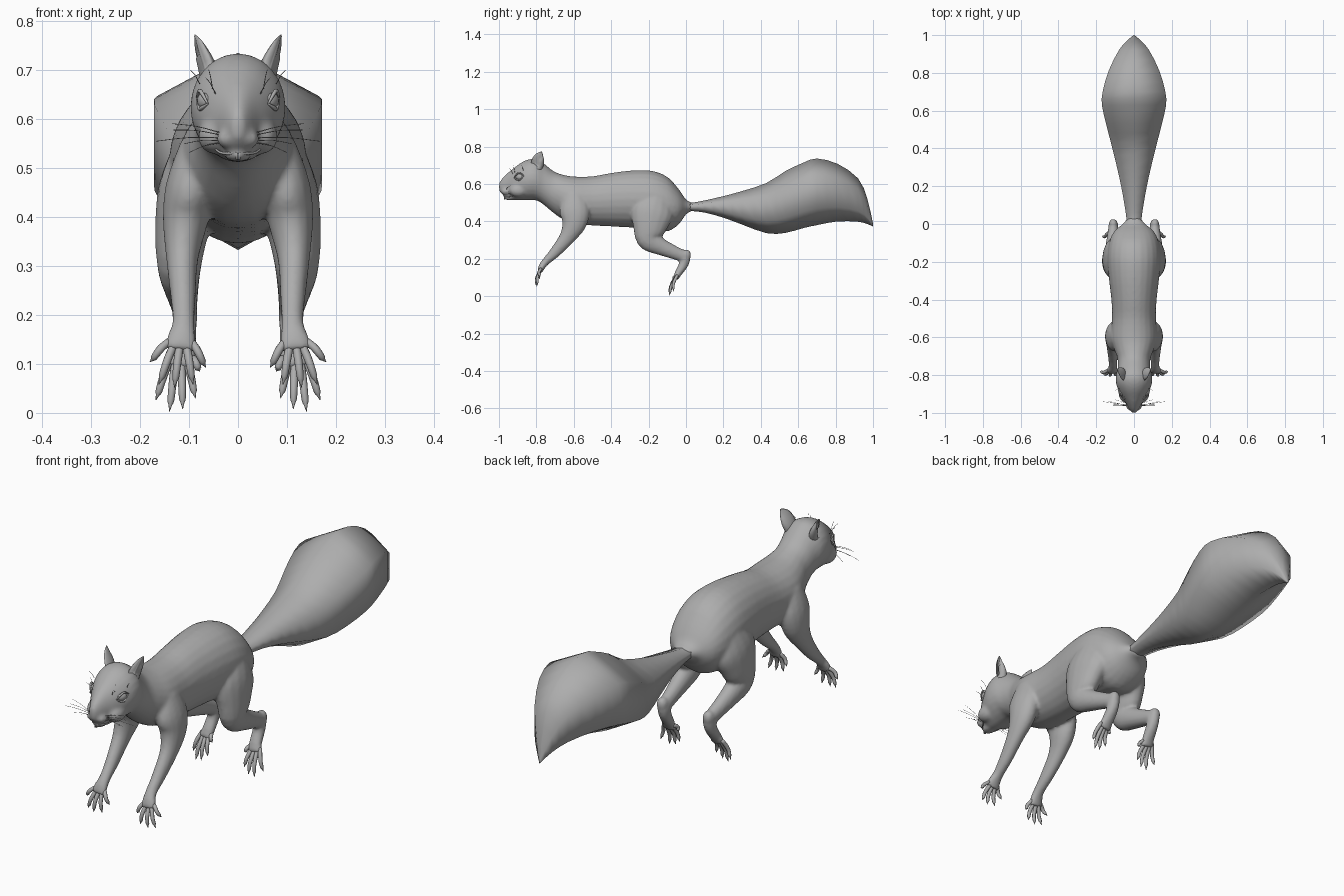
import bpy, bmesh, math
from mathutils import Vector, Matrix

fur = bpy.data.materials.new("grey_fur")
fur.diffuse_color = (0.42, 0.42, 0.42, 1)


def smooth_path(pts, steps):
    """Catmull-Rom interpolation of stations (x, y, z, half width, half depth)."""
    out = []
    for i in range(len(pts) - 1):
        p0, p1, p2, p3 = (pts[max(i - 1, 0)], pts[i], pts[i + 1], pts[min(i + 2, len(pts) - 1)])
        for s in range(steps):
            t = s / steps
            out.append([0.5 * (2 * b + (c - a) * t + (2 * a - 5 * b + 4 * c - d) * t * t
                               + (3 * b - a - 3 * c + d) * t ** 3)
                        for a, b, c, d in zip(p0, p1, p2, p3)])
    return out + [list(pts[-1])]


def loft(bm, pts, n=12, steps=3, side=1, axis=None, phase=0.0):
    """Skin elliptical rings along a path, closed at both ends."""
    pts = smooth_path(pts, steps)
    cen = [Vector((p[0] * side, p[1], p[2])) for p in pts]
    rings = []
    for i, p in enumerate(pts):
        t = axis or (cen[min(i + 1, len(cen) - 1)] - cen[max(i - 1, 0)]).normalized()
        ref = Vector((1, 0, 0)) if abs(t.x) < 0.9 else Vector((0, 1, 0))
        u = (ref - t * ref.dot(t)).normalized()
        v = t.cross(u)
        a, b = max(p[3], 0.0006), max(p[4], 0.0006)
        rings.append([bm.verts.new(cen[i] + u * a * math.cos(phase + k * math.tau / n)
                                   + v * b * math.sin(phase + k * math.tau / n)) for k in range(n)])
    faces = [bm.faces.new(rings[0]), bm.faces.new(rings[-1])]
    for r, q in zip(rings, rings[1:]):
        faces += [bm.faces.new((r[k], r[(k + 1) % n], q[(k + 1) % n], q[k])) for k in range(n)]
    bmesh.ops.recalc_face_normals(bm, faces=faces)
    return [v for r in rings for v in r]


def ball(bm, loc, size, turn=0.0):
    m = Matrix.LocRotScale(Vector(loc), Matrix.Rotation(turn, 3, 'Z').to_quaternion(), Vector(size))
    bmesh.ops.create_uvsphere(bm, u_segments=16, v_segments=10, radius=1, matrix=m)


def finish(bm, name):
    for f in bm.faces:
        f.smooth = True
    me = bpy.data.meshes.new(name)
    bm.to_mesh(me)
    bm.free()
    me.materials.append(fur)
    ob = bpy.data.objects.new(name, me)
    bpy.context.collection.objects.link(ob)
    return ob


Y = Vector((0, 1, 0))
SIDES = (1, -1)

# Head and torso: y, top z, bottom z, half width
trunk = [(-1.0, .606, .566, .010), (-.985, .628, .545, .022), (-.95, .662, .526, .042),
         (-.92, .686, .514, .062), (-.88, .715, .512, .083), (-.84, .732, .514, .096),
         (-.80, .733, .512, .096), (-.76, .710, .488, .086), (-.71, .670, .446, .088),
         (-.66, .650, .412, .106), (-.60, .640, .388, .122), (-.50, .641, .378, .116),
         (-.40, .659, .373, .120), (-.28, .673, .366, .134), (-.18, .670, .356, .141),
         (-.10, .638, .346, .132), (-.04, .574, .383, .106), (0, .517, .438, .060),
         (.03, .502, .453, .037)]
# Limb stations: x, y, z, half width, half depth
arm = [(.075, -.60, .54, .045, .06), (.098, -.595, .46, .050, .082), (.108, -.598, .39, .046, .067),
       (.114, -.635, .315, .033, .043), (.112, -.70, .235, .026, .030), (.111, -.75, .185, .023, .021),
       (.115, -.772, .155, .030, .018), (.119, -.782, .128, .036, .013)]
leg = [(.075, -.16, .53, .060, .08), (.098, -.18, .45, .066, .115), (.115, -.195, .37, .055, .092),
       (.120, -.20, .305, .046, .064), (.117, -.14, .267, .038, .047), (.112, -.06, .232, .030, .036),
       (.109, -.010, .208, .026, .032), (.109, -.014, .168, .025, .026),
       (.112, -.040, .125, .028, .020), (.118, -.056, .092, .032, .014)]
bm = bmesh.new()
loft(bm, [(0, y, (t + b) / 2, w, (t - b) / 2) for y, t, b, w in trunk], 24, 3, axis=Y)
for s in SIDES:
    loft(bm, arm, 16, 4, s)
    loft(bm, leg, 16, 4, s)
    ball(bm, (.110 * s, .002, .220), (.024, .026, .030))     # heel
    ball(bm, (.020 * s, -.962, .560), (.024, .026, .020))    # whisker pad
    ball(bm, (.048 * s, -.895, .565), (.034, .050, .036))    # cheek
ball(bm, (0, -.940, .526), (.028, .036, .013))               # chin
body = finish(bm, "body")
mod = body.modifiers.new("blend", 'REMESH')
mod.mode = 'VOXEL'
mod.voxel_size = 0.007
mod.use_smooth_shade = True
mod = body.modifiers.new("soften", 'SMOOTH')
mod.factor = 0.5
mod.iterations = 8

# Bushy six-sided tail with a ridge above and below: y, top z, bottom z, half width
tail = [(-.02, .505, .455, .035), (.03, .500, .455, .040), (.10, .512, .447, .050),
        (.20, .535, .420, .068), (.30, .562, .383, .090), (.43, .605, .337, .122),
        (.53, .668, .338, .148), (.63, .715, .365, .170), (.70, .736, .380, .166),
        (.81, .708, .400, .135), (.92, .630, .398, .080), (.97, .520, .386, .038),
        (1.0, .385, .372, .002)]
k = math.cos(math.pi / 6)
bm = bmesh.new()
loft(bm, [(0, y, (t + b) / 2, w / k, (t - b) / 2) for y, t, b, w in tail], 6, 2, axis=Y,
     phase=math.pi / 6)
finish(bm, "tail")

# Toes with tapered claws: tip positions fan out from the paw
front_tips = [(.180, -.778, .104), (.162, -.793, .058), (.130, -.800, .052),
              (.092, -.797, .058), (.066, -.782, .093)]
hind_tips = [(.168, -.066, .026), (.140, -.088, .003), (.113, -.090, .008),
             (.087, -.082, .030), (.078, -.062, .085)]


def toes(name, palm, tips):
    bm = bmesh.new()
    for s in SIDES:
        for i, tip in enumerate(tips):
            e = Vector(tip)
            a = Vector(palm) + Vector((.022 - .011 * i, 0, -.003 * (i % 4 > 0)))
            path = [(a, .008), (a.lerp(e, .35) + Vector((0, -.007, .004)), .0085),
                    (a.lerp(e, .60) + Vector((0, -.010, .003)), .0078),
                    (a.lerp(e, .80) + Vector((0, -.005, 0)), .0068),
                    (a.lerp(e, .87) + Vector((0, -.004, 0)), .0040), (e, .0006)]
            loft(bm, [(*p, r, r) for p, r in path], 8, 2, s)
    finish(bm, name)


toes("front_toes", (.118, -.775, .146), front_tips)
toes("hind_toes", (.116, -.046, .112), hind_tips)

# Cupped ears, hollowed on the side facing forward and out
bm = bmesh.new()
ear = [(.056, -.800, .680, .022, .030), (.065, -.795, .712, .019, .036),
       (.077, -.787, .742, .013, .029), (.085, -.777, .762, .006, .014),
       (.088, -.771, .772, .001, .002)]
for s in SIDES:
    out = Vector((.8 * s, -.6, 0))
    for v in loft(bm, ear, 16, 3, s):
        h = (v.co.z - .68) / .093
        c = Vector(((.056 + .032 * h) * s, -.800 + .029 * h, v.co.z))
        d = v.co - c
        if d.length > .004 and d.normalized().dot(out) > .5 and h > .15:
            v.co = c + d * .35
finish(bm, "ears")

# Eyes with almond lids
bm = bmesh.new()
for s in SIDES:
    ball(bm, (.070 * s, -.892, .638), (.011, .020, .016), -.5 * s)
finish(bm, "eyes")
bm = bmesh.new()
for s in SIDES:
    for up in SIDES:
        lid = [(.062, -.918, .632, .002, .002), (.073, -.905, .638 + .014 * up, .004, .004),
               (.079, -.888, .640 + .018 * up, .004, .004), (.084, -.866, .645, .002, .002)]
        loft(bm, lid, 8, 4, s)
finish(bm, "eyelids")

# Small nose, thin mouth rim and front teeth
bm = bmesh.new()
ball(bm, (0, -.987, .590), (.013, .011, .016))
for s in SIDES:
    ball(bm, (.009 * s, -.986, .580), (.008, .008, .007))
finish(bm, "nose")
bm = bmesh.new()
for s in SIDES:
    loft(bm, [(0, -.972, .534, .003, .003), (.020, -.962, .530, .003, .003),
              (.038, -.938, .533, .0025, .0025), (.052, -.912, .545, .001, .001)], 8, 4, s)
finish(bm, "lips")
bm = bmesh.new()
for s in SIDES:
    bmesh.ops.create_cube(bm, size=1, matrix=Matrix.Translation((.003 * s, -.971, .528))
                          @ Matrix.Diagonal((.005, .005, .020, 1)))
finish(bm, "teeth")

# Whiskers on the muzzle and brow: start and end points
hairs = [((.034, -.962, .572), (.135, -.938, .591)), ((.036, -.960, .568), (.132, -.955, .578)),
         ((.036, -.958, .562), (.168, -.940, .555)), ((.034, -.962, .556), (.110, -.962, .550)),
         ((.036, -.950, .552), (.100, -.930, .532)), ((.046, -.925, .652), (.066, -.945, .685)),
         ((.052, -.915, .662), (.060, -.925, .702)), ((.078, -.870, .672), (.097, -.880, .700))]
bm = bmesh.new()
for s in SIDES:
    for a, b in hairs:
        a, b = Vector(a), Vector(b)
        mid = a.lerp(b, .5) + Vector((0, 0, .004))
        loft(bm, [(*a, .001, .001), (*mid, .0008, .0008), (*b, .0006, .0006)], 4, 3, s)
finish(bm, "whiskers")
